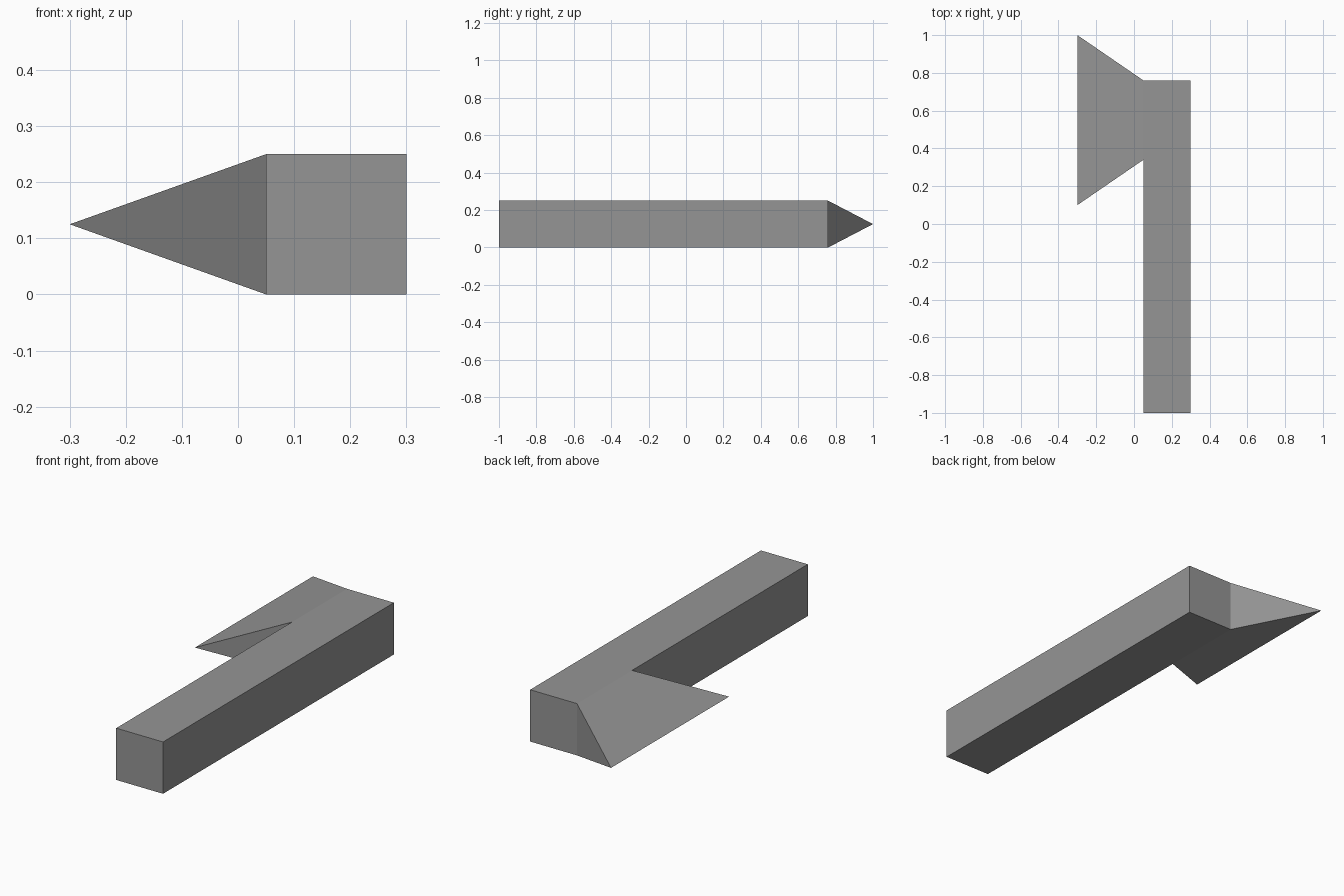
import bpy
import bmesh
from mathutils import Matrix, Vector

if "Cube" in bpy.data.objects:
    bpy.data.objects.remove(bpy.data.objects["Cube"])

HANDLE_X = (0.05, 0.30)
HANDLE_Y = (-1.0, 0.76)
THICKNESS = 0.25
BLADE_ROOT_Y = 0.34
EDGE_X, EDGE_Y = -0.30, (0.10, 1.0)

grey = bpy.data.materials.new("plain grey")
grey.use_nodes = True
colour = (0.3, 0.3, 0.3, 1.0)
grey.diffuse_color = colour
grey.node_tree.nodes["Principled BSDF"].inputs["Base Color"].default_value = colour

# Square handle
bm = bmesh.new()
size = Vector((HANDLE_X[1] - HANDLE_X[0], HANDLE_Y[1] - HANDLE_Y[0], THICKNESS))
centre = Vector((sum(HANDLE_X) / 2, sum(HANDLE_Y) / 2, THICKNESS / 2))
bmesh.ops.create_cube(bm, size=1, matrix=Matrix.Translation(centre) @ Matrix.Diagonal(size.to_4d()))

# Cut where the blade begins
bmesh.ops.bisect_plane(bm, geom=bm.verts[:] + bm.edges[:] + bm.faces[:],
                       plane_co=(0, BLADE_ROOT_Y, 0), plane_no=(0, 1, 0))
bm.normal_update()
root = next(f for f in bm.faces
            if f.normal.x < -0.9 and f.calc_center_median().y > BLADE_ROOT_Y)

# Flared blade, drawn out from the handle and pinched to a sharp edge
tip = bmesh.ops.extrude_discrete_faces(bm, faces=[root])["faces"][0]
middle_y = tip.calc_center_median().y
for v in tip.verts:
    v.co = (EDGE_X, EDGE_Y[v.co.y > middle_y], THICKNESS / 2)
bmesh.ops.remove_doubles(bm, verts=bm.verts[:], dist=0.001)
bmesh.ops.recalc_face_normals(bm, faces=bm.faces[:])

mesh = bpy.data.meshes.new("axe")
bm.to_mesh(mesh)
bm.free()
mesh.materials.append(grey)
axe = bpy.data.objects.new("axe", mesh)
bpy.context.collection.objects.link(axe)
